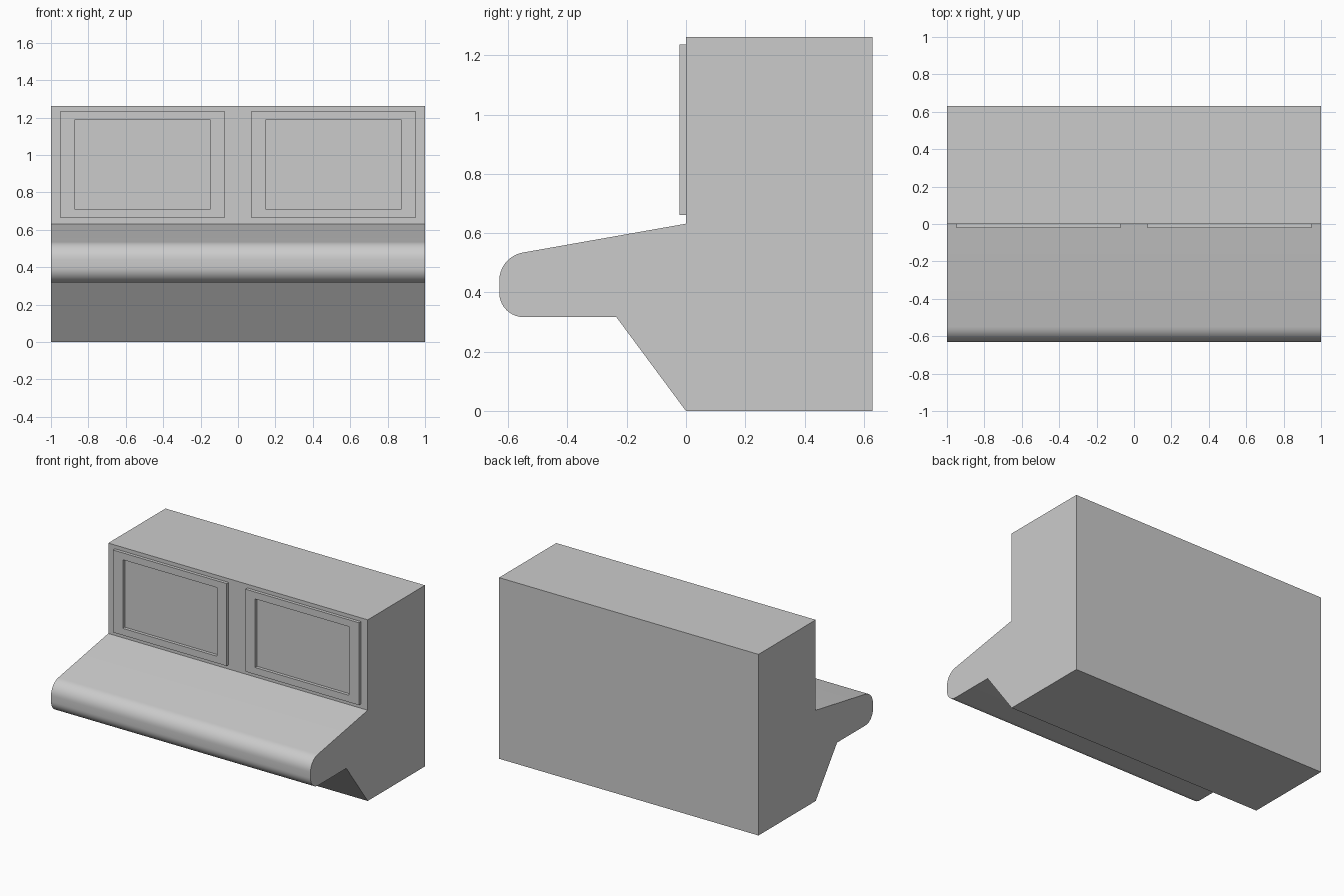
import bpy, bmesh
from math import cos, sin, radians

if "Cube" in bpy.data.objects:
    bpy.data.objects.remove(bpy.data.objects["Cube"])


def arc(cy, cz, r, a0, a1, n=10):
    return [(cy + r * cos(radians(a0 + (a1 - a0) * i / n)),
             cz + r * sin(radians(a0 + (a1 - a0) * i / n))) for i in range(n + 1)]


def finish(name, bm):
    bmesh.ops.recalc_face_normals(bm, faces=bm.faces)
    mesh = bpy.data.meshes.new(name)
    bm.to_mesh(mesh)
    bm.free()
    obj = bpy.data.objects.new(name, mesh)
    bpy.context.collection.objects.link(obj)
    return obj


# Body: side profile (y, z) swept across the width
profile = [(0, 0), (0.63, 0), (0.63, 1.262), (0, 1.262), (0, 0.632)]
profile += arc(-0.534, 0.44, 0.096, 99.8, 180)      # upper nose curve
profile += arc(-0.548, 0.399, 0.082, 180, 270)      # lower nose curve
profile += [(-0.235, 0.317)]
bm = bmesh.new()
face = bm.faces.new([bm.verts.new((-1, y, z)) for y, z in profile])
ext = bmesh.ops.extrude_face_region(bm, geom=[face], use_keep_orig=True)
bmesh.ops.translate(bm, vec=(2, 0, 0),
                    verts=[g for g in ext["geom"] if isinstance(g, bmesh.types.BMVert)])
body = finish("console_body", bm)
bpy.context.view_layer.objects.active = body
body.select_set(True)
bpy.ops.object.shade_smooth_by_angle(angle=radians(30))


# Raised screen frames, open in the middle
def frame(name, side, depth=0.022):
    bm = bmesh.new()
    rings = []
    for x0, x1, z0, z1 in ((0.072, 0.948, 0.662, 1.236), (0.147, 0.873, 0.71, 1.188)):
        for y in (-depth, 0):
            rings.append([bm.verts.new((side * x, y, z)) for x, z in
                          ((x0, z0), (x1, z0), (x1, z1), (x0, z1))])
    out_f, out_b, in_f, in_b = rings
    for a, b in ((out_f, in_f), (in_f, in_b), (in_b, out_b), (out_b, out_f)):
        for i in range(4):
            j = (i + 1) % 4
            bm.faces.new((a[i], a[j], b[j], b[i]))
    return finish(name, bm)


frame("left_screen_frame", -1)
frame("right_screen_frame", 1)
